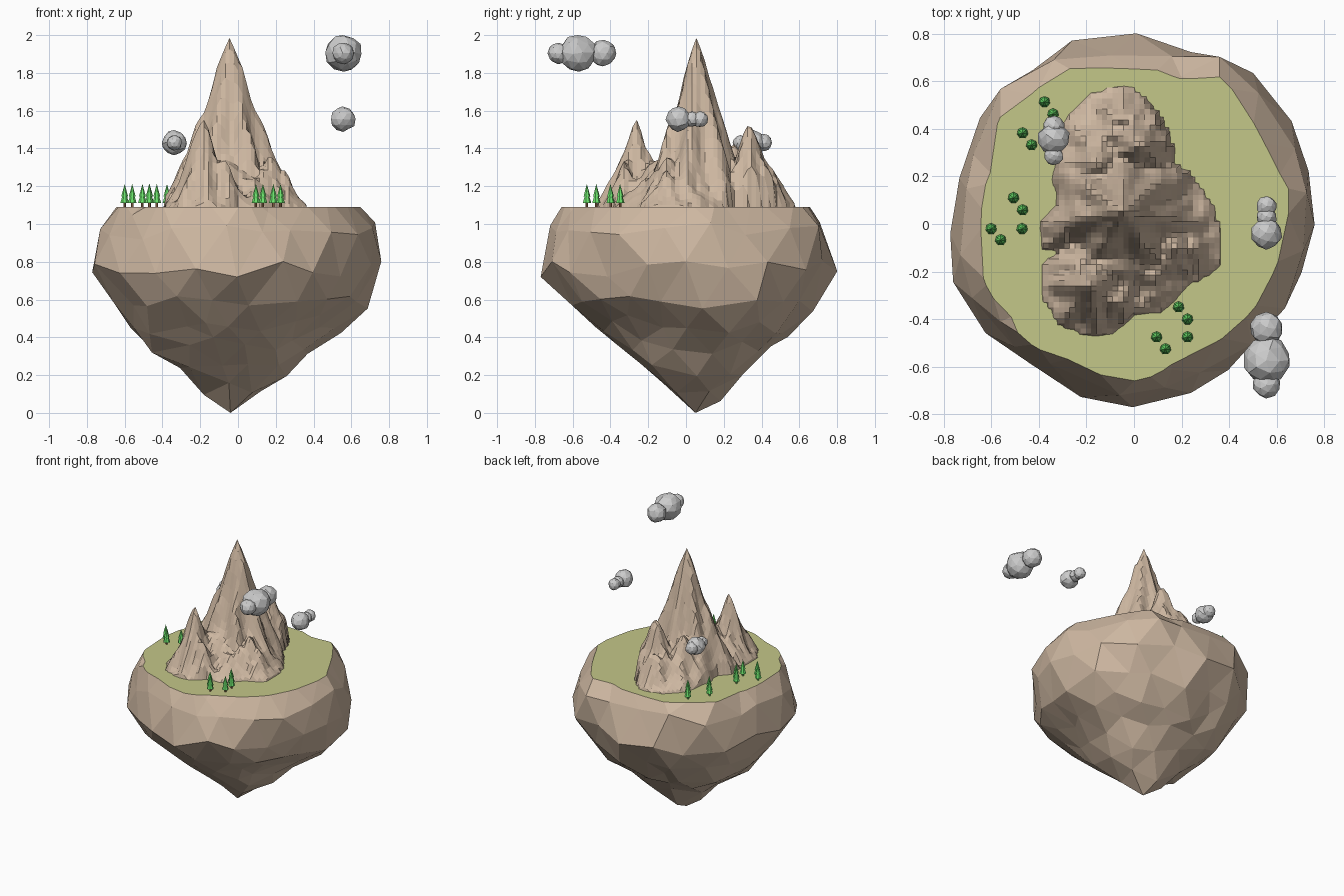
import bpy, bmesh, math, random
from mathutils import Vector, Matrix, noise

if "Cube" in bpy.data.objects:
    bpy.data.objects.remove(bpy.data.objects["Cube"])

random.seed(11)
TOP = 1.09


def material(name, rgb):
    m = bpy.data.materials.new(name)
    m.diffuse_color = (*rgb, 1)
    m.use_nodes = True
    m.node_tree.nodes["Principled BSDF"].inputs["Base Color"].default_value = m.diffuse_color
    return m


ROCK = material("rock", (0.62, 0.48, 0.36))
GRASS = material("grass", (0.55, 0.57, 0.25))
LEAF = material("leaf", (0.15, 0.78, 0.15))
BARK = material("bark", (0.33, 0.17, 0.08))


def finish(name, bm, *mats):
    me = bpy.data.meshes.new(name)
    bm.to_mesh(me)
    bm.free()
    for m in mats:
        me.materials.append(m)
    ob = bpy.data.objects.new(name, me)
    bpy.context.collection.objects.link(ob)
    return ob


def lerp_table(table, t):
    if t <= table[0][0]:
        return table[0][1]
    for (a, u), (b, v) in zip(table, table[1:]):
        if t <= b:
            return u + (v - u) * (t - a) / (b - a)
    return table[-1][1]


def polar_table(points, c=(0, 0)):
    # closed outline -> radius by angle
    t = sorted((math.atan2(y - c[1], x - c[0]), math.hypot(x - c[0], y - c[1])) for x, y in points)
    return [(t[-1][0] - math.tau, t[-1][1])] + t + [(t[0][0] + math.tau, t[0][1])]


# rock body: coarse icosphere pushed out to the island's outline and side profiles
outline = polar_table([(.115, .795), (-.1, .755), (-.36, .735), (-.56, .6), (-.72, .27), (-.775, -.03),
                       (-.66, -.4), (-.31, -.68), (-.02, -.785), (.26, -.68), (.46, -.575), (.65, -.315),
                       (.72, -.13), (.77, .105), (.725, .29), (.61, .5), (.52, .65), (.32, .75), (.21, .71)])
levels = [0, .07, .17, .31, .45, .6, .76, .92, 1.09, 1.25, 1.4]
sides = {"right": [.02, .12, .28, .38, .49, .68, .74, .77, .63, .46, 0],
         "left": [.02, .10, .18, .42, .56, .68, .77, .74, .685, .5, 0],
         "front": [.02, .1, .17, .36, .5, .65, .79, .73, .68, .5, 0],
         "back": [.02, .17, .24, .38, .56, .68, .785, .745, .68, .53, 0]}
prof = {k: [(z, r / max(v)) for z, r in zip(levels, v)] for k, v in sides.items()}
CENTRE = .76


def rock_radius(z, a):
    if z < 0 or z > 1.4:
        return 0
    fx = lerp_table(prof["right" if math.cos(a) > 0 else "left"], z)
    fy = lerp_table(prof["back" if math.sin(a) > 0 else "front"], z)
    w = math.cos(a) ** 2
    # overhanging bulge low on the right
    bulge = .22 * math.exp(-((a - .35) / .3) ** 2 - ((z - .52) / .1) ** 2)
    return lerp_table(outline, a) * (fx * w + fy * (1 - w) + bulge)


bm = bmesh.new()
bmesh.ops.create_icosphere(bm, subdivisions=3, radius=1)
for v in bm.verts:
    d = v.co.normalized()
    pole = d.z < -.97
    if not pole:
        d = (d + Vector([random.uniform(-.06, .06) for _ in range(3)])).normalized()
    a = math.atan2(d.y, d.x)
    lo, hi = 0, 1.3
    for _ in range(24):
        s = (lo + hi) / 2
        inside = math.hypot(d.x, d.y) * s < rock_radius(CENTRE + d.z * s, a)
        lo, hi = (s, hi) if inside else (lo, s)
    if not pole:
        lo *= random.uniform(.975, 1.045)
    p = d * lo + Vector((0, 0, CENTRE))
    k = max(0, 1 - p.z / .6)
    v.co = (p.x - .04 * k, p.y + .05 * k, max(p.z, 0))
cut = bmesh.ops.bisect_plane(bm, geom=bm.verts[:] + bm.edges[:] + bm.faces[:], plane_co=(0, 0, TOP),
                             plane_no=(0, 0, 1), clear_outer=True)["geom_cut"]
rim = [v.co.copy() for v in cut if isinstance(v, bmesh.types.BMVert)]
rim.sort(key=lambda p: math.atan2(p.y, p.x))
finish("floating_rock", bm, ROCK)

# flat grass cap closing the rock
bm = bmesh.new()
bm.faces.new([bm.verts.new(p) for p in rim])
finish("grass_top", bm, GRASS)

# mountain: height field from overlapping steep peaks and a low apron
C = (0, .05)
foot = polar_table([(-.07, .58), (-.01, .585), (.05, .525), (.15, .36), (.17, .25), (.29, .15), (.37, -.06),
                    (.36, -.19), (.23, -.26), (.13, -.37), (0, -.38), (-.08, -.46), (-.19, -.48), (-.31, -.43),
                    (-.39, -.315), (-.39, -.17), (-.33, -.12), (-.4, -.1), (-.39, .01), (-.32, .08),
                    (-.33, .27), (-.28, .46), (-.18, .555)], C)
slope = [(0, 1), (.12, .9), (.22, .78), (.37, .58), (.6, .34), (.83, .12), (1, 0)]
# x, y, height, x radius, y radius
peaks = [(-.045, .055, .895, .34, .29), (-.18, -.265, .45, .19, .2), (.02, .335, .45, .22, .21),
         (-.04, .435, .26, .18, .14), (-.116, -.02, .52, .17, .16), (.06, -.1, .37, .15, .17),
         (.16, -.1, .29, .17, .16), (.25, -.1, .17, .12, .15), (-.3, -.04, .22, .1, .1),
         (-.08, -.33, .22, .16, .13), (-.15, .25, .33, .2, .25)]


def height(x, y):
    a = math.atan2(y - C[1], x - C[0])
    e = 1 - math.hypot(x - C[0], y - C[1]) / lerp_table(foot, a)
    h = .4 * e
    for i, (px, py, H, rx, ry) in enumerate(peaks):
        dx, dy = (x - px) / rx, (y - py) / ry
        r = math.hypot(dx, dy)
        r *= 1 + .11 * math.sin(7 * math.atan2(dy, dx) + i * 2) * min(1, r * 2)
        h = max(h, H * lerp_table(slope, r) if e > 0 else -1)
    rough = noise.noise(Vector((x * 14, y * 14, 3))) * .06
    return min(h + rough * min(1, max(0, e * 4)) * (h < .75), 5 * e if e < .06 else 9)


STEP = .0225
bm = bmesh.new()
grid = {}
for i in range(-20, 20):
    for j in range(-25, 29):
        # grid lines up with the summit
        x, y = -.045 + i * STEP, .055 + j * STEP
        grid[i, j] = bm.verts.new((x, y, TOP + max(height(x, y), -.06)))
for (i, j), v in grid.items():
    if (i + 1, j + 1) in grid:
        q = [v, grid[i + 1, j], grid[i + 1, j + 1], grid[i, j + 1]]
        if max(p.co.z for p in q) > TOP:
            bm.faces.new(q)
bmesh.ops.delete(bm, geom=[v for v in bm.verts if not v.link_faces], context='VERTS')
finish("mountain", bm, ROCK)

# pine trees sharing one mesh: trunk and two stacked cones
bm = bmesh.new()
for mat, r1, r2, z0, z1 in [(1, .007, .007, -.005, .03), (0, .024, .004, .02, .085), (0, .019, 0, .055, .122)]:
    n = len(bm.faces)
    bmesh.ops.create_cone(bm, cap_ends=True, segments=7, radius1=r1, radius2=r2, depth=z1 - z0,
                          matrix=Matrix.Translation((0, 0, (z0 + z1) / 2)))
    for f in list(bm.faces)[n:]:
        f.material_index = mat
tree = finish("pine_tree", bm, LEAF, BARK)
spots = [(-.376, .513), (-.34, .462), (-.468, .382), (-.43, .332), (-.506, .11), (-.468, .059), (-.6, -.02),
         (-.47, -.02), (-.56, -.067), (.187, -.349), (.225, -.4), (.225, -.475), (.095, -.475), (.132, -.525)]
for k, (x, y) in enumerate(spots):
    ob = tree if k == 0 else tree.copy()
    if k:
        bpy.context.collection.objects.link(ob)
    ob.location = (x, y, TOP)

# clouds: three slightly uneven faceted balls in a row, (y, radius) each
clouds = [(.557, 1.905, [(-.572, .098), (-.675, .057), (-.44, .07)]),
          (.557, 1.555, [(-.04, .065), (.03, .042), (.075, .043)]),
          (-.337, 1.43, [(.36, .066), (.287, .04), (.41, .046)])]
for x, z, balls in clouds:
    bm = bmesh.new()
    for y, r in balls:
        ball = bmesh.ops.create_icosphere(bm, subdivisions=2, radius=r, matrix=Matrix.Translation((x, y, z)))
        for v in ball["verts"]:
            v.co += Vector([random.uniform(-.06, .06) * r for _ in range(3)])
            v.co.z = min(v.co.z, 2.0)
    finish("cloud", bm)
